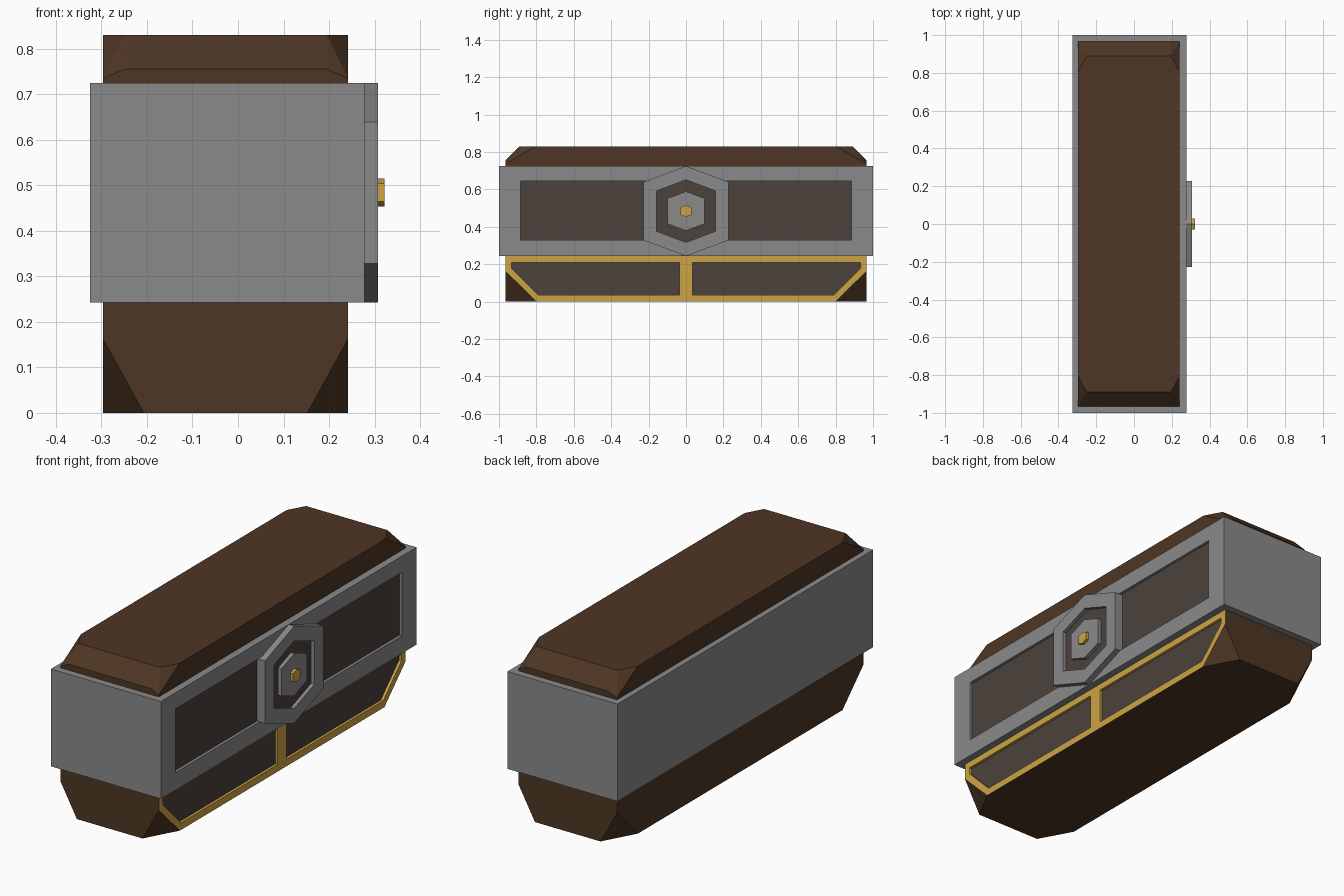
import bpy
import bmesh
from mathutils import Vector

cube = bpy.data.objects.get("Cube")
if cube:
    bpy.data.objects.remove(cube, do_unlink=True)


def material(name, rgb):
    mat = bpy.data.materials.new(name)
    mat.use_nodes = True
    colour = (*rgb, 1)
    mat.diffuse_color = colour
    mat.node_tree.nodes["Principled BSDF"].inputs["Base Color"].default_value = colour
    return mat


BROWN = material("dark brown", (0.076, 0.037, 0.018))
GREY = material("steel grey", (0.254, 0.254, 0.254))
GOLD = material("gold", (0.61, 0.371, 0.058))
PANEL = material("panel brown", (0.072, 0.054, 0.045))


def finish(name, bm, mats):
    bmesh.ops.recalc_face_normals(bm, faces=bm.faces)
    mesh = bpy.data.meshes.new(name)
    bm.to_mesh(mesh)
    bm.free()
    for mat in mats:
        mesh.materials.append(mat)
    obj = bpy.data.objects.new(name, mesh)
    bpy.context.collection.objects.link(obj)
    return obj


def hull(name, points, mats, rule=None):
    bm = bmesh.new()
    for p in points:
        bm.verts.new(p)
    bmesh.ops.convex_hull(bm, input=bm.verts)
    bmesh.ops.dissolve_limit(bm, angle_limit=0.01, verts=bm.verts, edges=bm.edges)
    bm.normal_update()
    for f in bm.faces:
        f.material_index = int(bool(rule and rule(f)))
    return finish(name, bm, mats)


def prism(name, outline, x0, x1, mats):
    """Extrude a y-z outline along x; both caps use the last material."""
    bm = bmesh.new()
    rings = [[bm.verts.new((x, y, z)) for y, z in outline] for x in (x0, x1)]
    for ring in rings:
        bm.faces.new(ring).material_index = len(mats) - 1
    n = len(outline)
    for i in range(n):
        j = (i + 1) % n
        bm.faces.new((rings[0][i], rings[0][j], rings[1][j], rings[1][i]))
    return finish(name, bm, mats)


def recess(target, outline, face_x, depth, wall, floor):
    cutter = prism("cutter", outline, face_x - depth, face_x + 0.1, (wall, floor))
    cutter.hide_render = True
    mod = target.modifiers.new("recess", "BOOLEAN")
    mod.operation = "DIFFERENCE"
    mod.object = cutter
    mod.solver = "EXACT"
    mod.material_mode = "TRANSFER"
    bpy.context.view_layer.objects.active = target
    bpy.ops.object.modifier_apply(modifier=mod.name)
    bpy.data.objects.remove(cutter, do_unlink=True)


def rectangle(y0, y1, z0, z1):
    return [(y0, z0), (y1, z0), (y1, z1), (y0, z1)]


def hexagon(r):
    s, h, c = r * 0.946, r * 0.645, 0.484
    return [(0, c + r), (s, c + h), (s, c - h), (0, c - r), (-s, c - h), (-s, c + h)]


MID, HALF_W, HALF_L = -0.0275, 0.2695, 0.965
FRONT_X = MID + HALF_W
BAND_LOW, BAND_HIGH, BAND_X = 0.243, 0.725, 0.278


def four_corners(quarter):
    """Mirror (inward x, inward y, z) corner points to all four corners."""
    return [Vector((MID + sx * (HALF_W - dx), sy * (HALF_L - dy), z))
            for sx in (-1, 1) for sy in (-1, 1) for dx, dy, z in quarter]


# Lid with bevelled ends and cut corners
hull("lid", four_corners([(0, 0, 0.69), (0, 0, 0.735), (0.047, 0, 0.755),
                          (0.047, 0.075, 0.83), (0, 0.16, 0.83)]), [BROWN])

# Lower body with truncated corners and a gold framed side
lower = hull("lower_body", four_corners([(0, 0, 0.26), (0, 0, 0.163),
                                         (0.09, 0, 0), (0, 0.165, 0)]),
             [BROWN, GOLD], lambda f: f.normal.x > 0.99)
for side in (-1, 1):
    outline = [(0.035, 0.21), (0.932, 0.21), (0.932, 0.178), (0.79, 0.035), (0.035, 0.035)]
    recess(lower, [(side * y, z) for y, z in outline], FRONT_X, 0.013, GOLD, PANEL)

# Metal band with a long sunken panel
band = prism("metal_band", rectangle(-1, 1, BAND_LOW, BAND_HIGH), -0.325, BAND_X, [GREY])
recess(band, rectangle(-0.885, 0.885, 0.33, 0.645), BAND_X, 0.014, GREY, PANEL)

# Clasp: hexagonal plate, sunken ring, raised centre and stud
CLASP_X = 0.308
clasp = prism("clasp_plate", hexagon(0.241), 0.255, CLASP_X, [GREY])
recess(clasp, hexagon(0.167), CLASP_X, 0.018, GREY, PANEL)
prism("clasp_centre", hexagon(0.105), 0.28, CLASP_X, [GREY])
prism("clasp_stud", hexagon(0.031), 0.3, 0.322, [GOLD])
